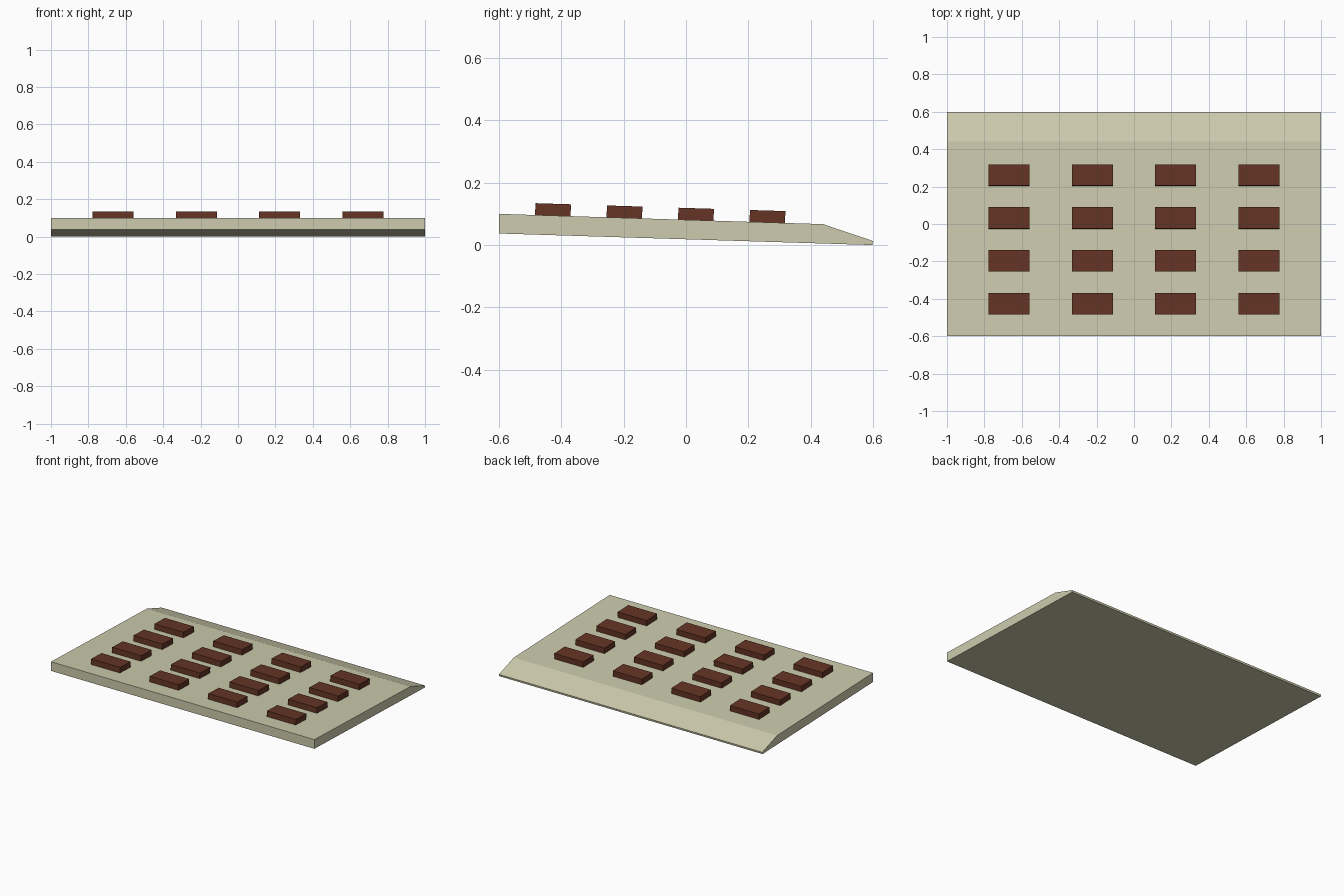
import bpy, bmesh, math
from mathutils import Matrix

if "Cube" in bpy.data.objects:
    bpy.data.objects.remove(bpy.data.objects["Cube"])

SLOPE = -0.0317          # gentle fall towards the back
TILT = math.atan(SLOPE)


def material(name, rgb):
    mat = bpy.data.materials.new(name)
    mat.diffuse_color = (*rgb, 1)
    mat.use_nodes = True
    mat.node_tree.nodes["Principled BSDF"].inputs["Base Color"].default_value = mat.diffuse_color
    return mat


def add_object(name, bm, mat):
    bmesh.ops.recalc_face_normals(bm, faces=bm.faces)
    mesh = bpy.data.meshes.new(name)
    bm.to_mesh(mesh)
    bm.free()
    mesh.materials.append(mat)
    obj = bpy.data.objects.new(name, mesh)
    bpy.context.collection.objects.link(obj)
    return obj


cream = material("cream", (0.61, 0.60, 0.42))
brown = material("brown", (0.13, 0.035, 0.018))

# Sloping slab with a bevelled back edge: side profile extruded along x
profile = [(-0.6, 0.037), (0.598, 0.0), (0.6, 0.013), (0.44, 0.067), (-0.6, 0.1)]
bm = bmesh.new()
face = bm.faces.new([bm.verts.new((-1, y, z)) for y, z in profile])
ext = bmesh.ops.extrude_face_region(bm, geom=[face])
bmesh.ops.translate(bm, vec=(2, 0, 0),
                    verts=[v for v in ext["geom"] if isinstance(v, bmesh.types.BMVert)])
add_object("slab", bm, cream)

# Four by four grid of raised blocks, tilted with the slab top
for row in range(4):
    for col in range(4):
        x = -0.6675 + 0.445 * col
        y = -0.427 + 0.2295 * row
        z = 0.1 + SLOPE * (y + 0.6) + 0.018
        bm = bmesh.new()
        bmesh.ops.create_cube(bm, size=1, matrix=Matrix.Translation((x, y, z))
                              @ Matrix.Rotation(TILT, 4, 'X')
                              @ Matrix.Diagonal((0.22, 0.114, 0.04, 1)))
        add_object(f"block_{row + 1}_{col + 1}", bm, brown)
